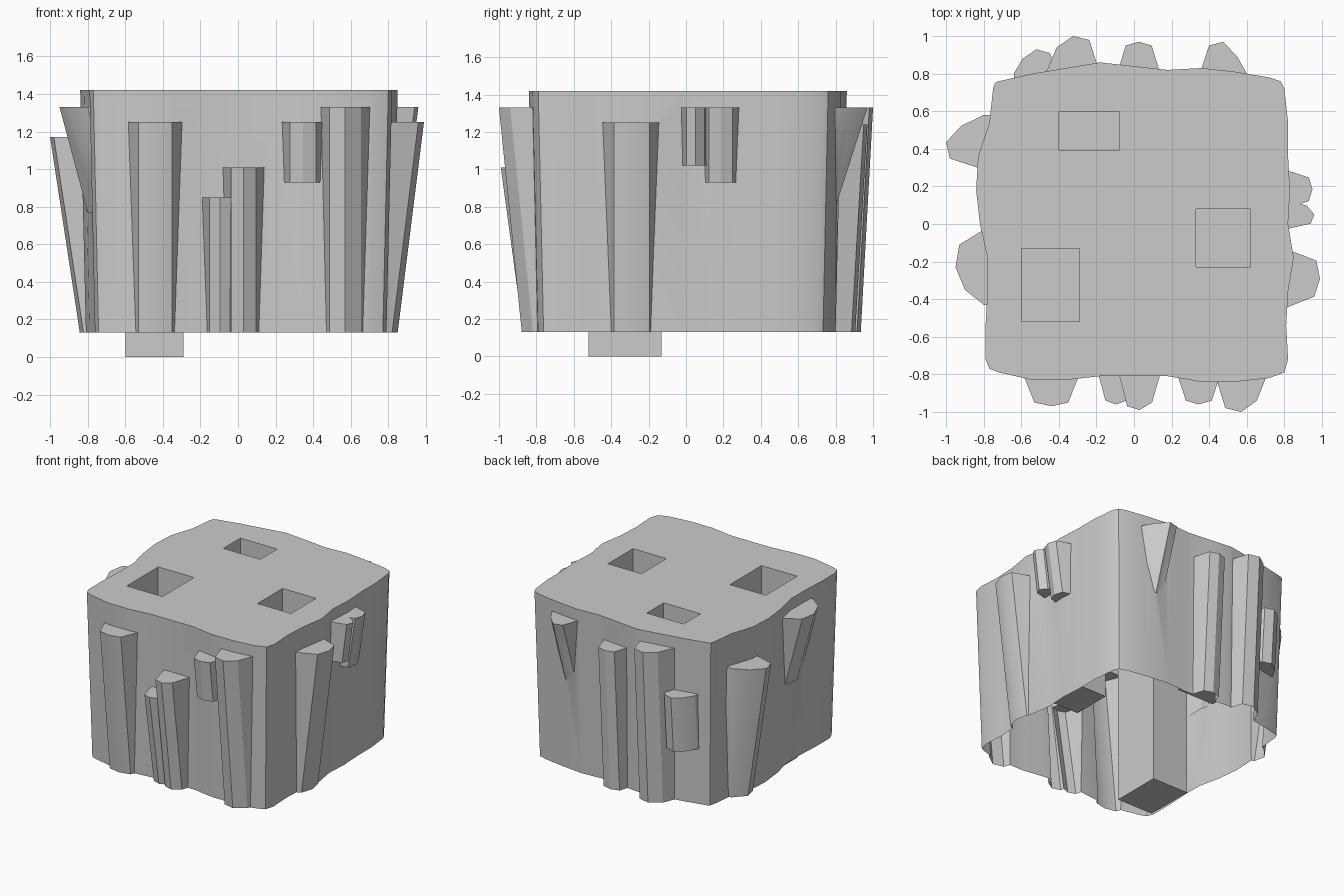
import bpy, bmesh
from mathutils import Vector

cube = bpy.data.objects.get("Cube")
if cube:
    bpy.data.objects.remove(cube, do_unlink=True)

TOP, BASE = 1.42, 0.13

stone = bpy.data.materials.new("grey stone")
stone.use_nodes = True
grey = (0.6, 0.6, 0.6, 1)
stone.diffuse_color = grey
stone.node_tree.nodes["Principled BSDF"].inputs["Base Color"].default_value = grey


def place(side, along, out):
    """Point at a distance along a side and out from the centre."""
    return {"front": (along, -out), "left": (out, along),
            "back": (along, out), "right": (-out, along)}[side]


def loft(name, lower, z0, upper, z1, cap_top=True):
    """Join two matching outlines into a prism."""
    bm = bmesh.new()
    low = [bm.verts.new((x, y, z0)) for x, y in lower]
    high = [bm.verts.new((x, y, z1)) for x, y in upper]
    count = len(low)
    for i in range(count):
        j = (i + 1) % count
        bm.faces.new((low[i], low[j], high[j], high[i]))
    bm.faces.new(low[::-1])
    top = bm.faces.new(high)
    bmesh.ops.recalc_face_normals(bm, faces=bm.faces[:])
    if not cap_top:
        bmesh.ops.delete(bm, geom=[top], context="FACES_ONLY")
    mesh = bpy.data.meshes.new(name)
    bm.to_mesh(mesh)
    bm.free()
    mesh.materials.append(stone)
    obj = bpy.data.objects.new(name, mesh)
    bpy.context.collection.objects.link(obj)
    return obj


def rib(side, start, end, first, second, top, bottom, lean):
    """Faceted buttress with two shoulders and a middle crest, leaning in at its foot."""
    width = end - start
    crest = max(first, second) + 0.02
    ring = [(start, 0.65), (start, 0.8), (start + width * 0.2, first),
            (start + width * 0.5, crest), (end - width * 0.2, second),
            (end, 0.8), (end, 0.65)]
    upper = [place(side, along, out) for along, out in ring]
    lower = [place(side, along, out - lean) for along, out in ring]
    return loft("rib", lower, bottom, upper, top)


def rectangle(x0, x1, y0, y1):
    return [(x0, y0), (x1, y0), (x1, y1), (x0, y1)]


# Wavy block: bulge of each wall in hundredths, evenly spaced along the side
walls = {
    "front": [4, 8, 8, 6, 6, 6, 9, 9, 7],
    "left": [7, 6, 7, 10, 7, 8, 7, 7, 5],
    "back": [1, 5, 8, 11, 9, 7, 8, 6, 3],
    "right": [4, 4, 3, 3, 7, 9, 8, 2, 0],
}
corners = {"front": (0.8, -0.79), "left": (0.78, 0.76),
           "back": (-0.74, 0.75), "right": (-0.77, -0.77)}
outline = []
for side, bulges in walls.items():
    points = [place(side, 0.18 * (i - 4), 0.75 + bulge / 100)
              for i, bulge in enumerate(bulges)]
    outline += points if side in ("front", "left") else points[::-1]
    outline.append(corners[side])
foot = [(x * 0.96, y * 0.96) for x, y in outline]
block = loft("rock_block", foot, 0, outline, TOP)

# Full ribs run down to the base: side, start, end, two shoulders, top
full_ribs = [
    ("front", -0.59, -0.29, 0.95, 0.95, 1.25),
    ("front", -0.19, 0, 0.94, 0.94, 0.85),
    ("front", -0.08, 0.14, 0.97, 0.95, 1.01),
    ("front", 0.43, 0.71, 0.98, 0.94, 1.33),
    ("left", -0.45, -0.13, 0.96, 0.97, 1.25),
    ("back", -0.09, 0.14, 0.95, 0.95, 1.24),
    ("back", -0.47, -0.18, 0.94, 0.98, 1.33),
    ("right", 0.29, 0.58, 0.98, 0.92, 1.17),
]
side_lean = {"front": 0.13, "left": 0.15, "back": 0.07, "right": 0.17}
helpers = [(rib(*spec, 0.05, side_lean[spec[0]]), "UNION") for spec in full_ribs]

# Short ribs break off above the base: the same, then bottom and lean
short_ribs = [
    ("front", 0.23, 0.46, 0.94, 0.94, 1.25, 0.93, 0.04),
    ("left", -0.03, 0.13, 0.94, 0.92, 1.33, 1.02, 0.04),
    ("left", 0.08, 0.29, 0.93, 0.93, 1.33, 0.93, 0.06),
    ("back", 0.35, 0.6, 0.95, 0.89, 1.33, 0.83, 0.16),
    ("back", -0.64, -0.4, 0.88, 0.91, 1, 0.57, 0.03),
    ("right", -0.43, -0.03, 0.9, 0.93, 1.33, 0.77, 0.15),
]
helpers += [(rib(*spec), "UNION") for spec in short_ribs]

# Square shafts sunk from the top
deep = rectangle(-0.6, -0.29, -0.52, -0.13)
shafts = [(deep, -0.2), (rectangle(-0.4, -0.08, 0.39, 0.6), 0.42),
          (rectangle(0.33, 0.62, -0.23, 0.08), 0.35)]
for shape, floor in shafts:
    helpers.append((loft("shaft_cutter", shape, floor, shape, TOP + 0.2), "DIFFERENCE"))

for obj, operation in helpers:
    obj.hide_render = True
    modifier = block.modifiers.new(operation, "BOOLEAN")
    modifier.object, modifier.operation, modifier.solver = obj, operation, "EXACT"
bpy.context.view_layer.update()
merged = bpy.data.meshes.new_from_object(
    block.evaluated_get(bpy.context.evaluated_depsgraph_get()))
block.modifiers.clear()
block.data = merged
for obj, operation in helpers:
    bpy.data.objects.remove(obj, do_unlink=True)

# Slice the underside away, leaving an open shell
bm = bmesh.new()
bm.from_mesh(merged)
bmesh.ops.bisect_plane(bm, geom=bm.verts[:] + bm.edges[:] + bm.faces[:],
                       plane_co=Vector((0, 0, BASE)), plane_no=Vector((0, 0, 1)),
                       clear_inner=True)
for face in bm.faces:
    face.material_index = 0
bm.to_mesh(merged)
bm.free()
merged.materials.clear()
merged.materials.append(stone)

# Deep shaft pokes out below the shell
loft("deep_shaft_end", deep, 0, deep, BASE, cap_top=False)

# Soft walls with crisp edges
bpy.ops.object.select_all(action="DESELECT")
block.select_set(True)
bpy.context.view_layer.objects.active = block
bpy.ops.object.shade_smooth_by_angle(angle=0.52)
